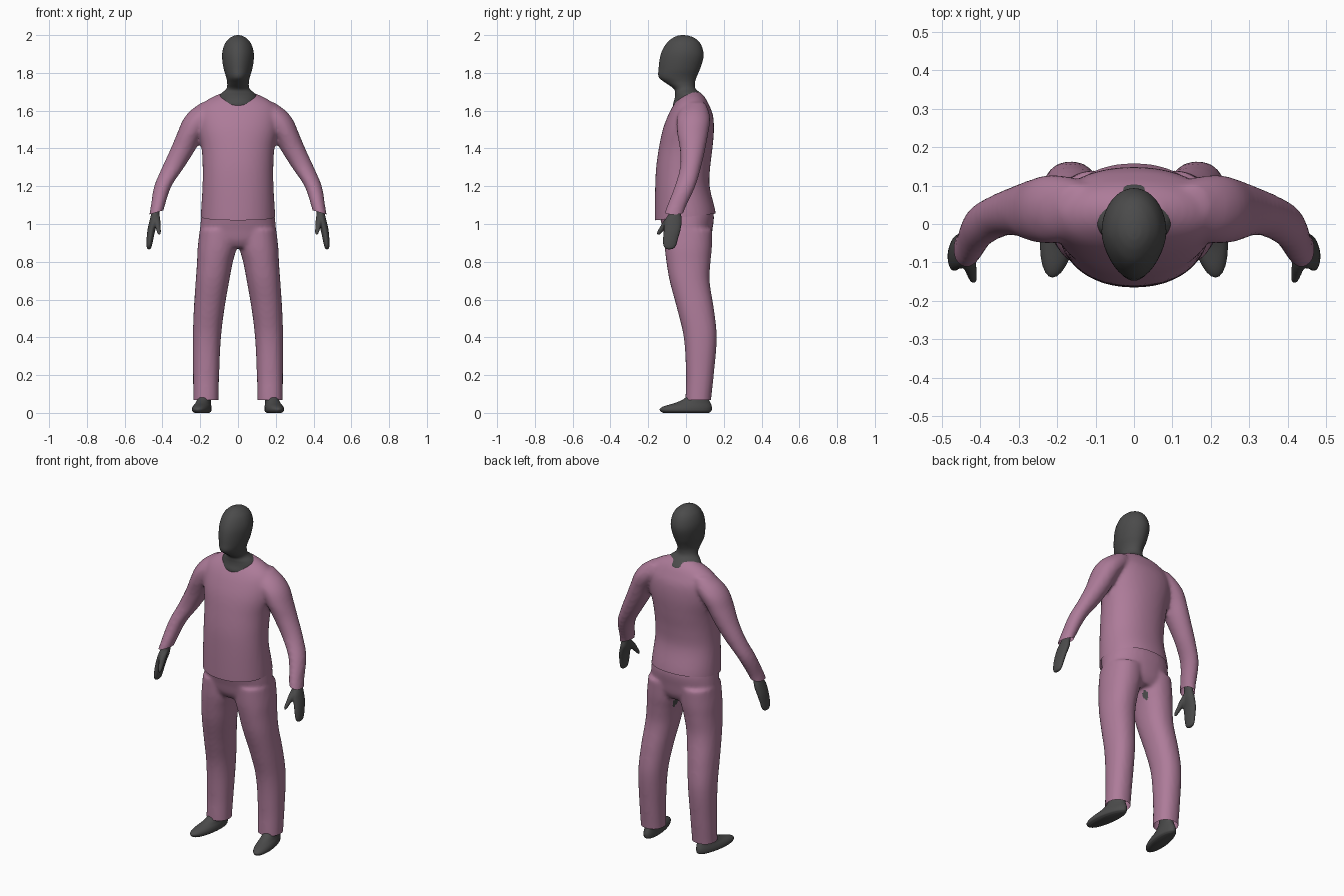
import bpy, bmesh, math
from mathutils import Vector

if "Cube" in bpy.data.objects:
    bpy.data.objects.remove(bpy.data.objects["Cube"])


def material(name, rgb):
    m = bpy.data.materials.new(name)
    m.diffuse_color = (*rgb, 1)
    m.use_nodes = True
    m.node_tree.nodes["Principled BSDF"].inputs["Base Color"].default_value = m.diffuse_color
    return m


CLOTH = material("mauve cloth", (0.42, 0.2, 0.32))
BODY = material("charcoal body", (0.07, 0.07, 0.07))


def spline(rows, steps):
    """Smooth interpolation through the listed sections."""
    out = []
    for i in range(len(rows) - 1):
        p0, p1, p2, p3 = (rows[max(i - 1, 0)], rows[i], rows[i + 1],
                          rows[min(i + 2, len(rows) - 1)])
        for k in range(steps):
            t = k / steps
            # tangents scaled by section height so uneven spacing stays smooth
            h = p2[0] - p1[0]
            row = []
            for a, b, c, d in zip(p0, p1, p2, p3):
                m1 = (c - a) / ((p2[0] - p0[0]) or 1) * h
                m2 = (d - b) / ((p3[0] - p1[0]) or 1) * h
                row.append((2*t**3 - 3*t**2 + 1) * b + (t**3 - 2*t**2 + t) * m1
                           + (3*t**2 - 2*t**3) * c + (t**3 - t**2) * m2)
            out.append(row)
    out.append(list(rows[-1]))
    return out


def loft(bm, rows, side=1, n=32, power=2.0, shear=0.0, steps=5):
    """Closed tube from sections (z, x_min, x_max, y_front, y_back)."""
    rings = []
    for z, x0, x1, y0, y1 in spline(rows, steps):
        cx, cy, rx, ry = (x0 + x1) / 2, (y0 + y1) / 2, (x1 - x0) / 2, (y1 - y0) / 2
        ring = []
        for k in range(n):
            a = 2 * math.pi * k / n
            c, s = math.cos(a), math.sin(a)
            x = cx + rx * math.copysign(abs(c) ** (2 / power), c)
            y = cy + ry * math.copysign(abs(s) ** (2 / power), s)
            ring.append(bm.verts.new((side * (x + shear * y), y, z)))
        rings.append(ring)
    for a, b in zip(rings, rings[1:]):
        for k in range(n):
            j = (k + 1) % n
            bm.faces.new((a[k], a[j], b[j], b[k]))
    bm.faces.new(rings[0])
    bm.faces.new(rings[-1])


def finish(bm, name, mat):
    bmesh.ops.recalc_face_normals(bm, faces=bm.faces)
    for f in bm.faces:
        f.smooth = True
    me = bpy.data.meshes.new(name)
    bm.to_mesh(me)
    bm.free()
    me.materials.append(mat)
    ob = bpy.data.objects.new(name, me)
    bpy.context.collection.objects.link(ob)
    return ob


def fuse(ob, voxel, smooth, cuts=()):
    """Blend the parts into one skin, then trim open hems with planes."""
    r = ob.modifiers.new("fuse", 'REMESH')
    r.mode, r.voxel_size, r.use_smooth_shade = 'VOXEL', voxel, True
    s = ob.modifiers.new("soften", 'SMOOTH')
    s.iterations, s.factor = smooth, 0.5
    dg = bpy.context.evaluated_depsgraph_get()
    me = bpy.data.meshes.new_from_object(ob.evaluated_get(dg))
    ob.modifiers.clear()
    mats = list(ob.data.materials)
    ob.data = me
    me.materials.clear()
    for m in mats:
        me.materials.append(m)
    bm = bmesh.new()
    bm.from_mesh(me)
    for test, co, no in cuts:
        fs = [f for f in bm.faces if test(f.calc_center_median())]
        geom = fs + list({e for f in fs for e in f.edges}) + list({v for f in fs for v in f.verts})
        bmesh.ops.bisect_plane(bm, geom=geom, plane_co=co, plane_no=no, clear_outer=True)
    for f in bm.faces:
        f.smooth = True
        f.material_index = 0
    bm.to_mesh(me)
    bm.free()


def wide(rows):
    """Sections symmetric about x = 0, given as (z, half width, front, back)."""
    return [(z, -r, r, a, b) for z, r, a, b in rows]


# shirt: torso and sleeves
bm = bmesh.new()
loft(bm, wide([(0.97, .198, -.164, .162), (1.06, .196, -.165, .157), (1.2, .188, -.163, .125),
               (1.3, .187, -.158, .128), (1.4, .193, -.144, .14), (1.5, .212, -.123, .148),
               (1.58, .215, -.093, .142), (1.63, .195, -.066, .122), (1.67, .14, -.035, .1),
               (1.70, .07, .0, .07)]), n=48, power=2.15)
for s in (1, -1):
    loft(bm, [(1.645, .10, .19, .0, .10), (1.60, .09, .252, -.035, .12), (1.55, .13, .292, -.05, .128),
              (1.48, .18, .322, -.047, .118), (1.40, .222, .356, -.033, .103),
              (1.3, .285, .402, -.032, .08), (1.2, .352, .444, -.06, .05),
              (1.08, .392, .464, -.107, -.005), (1.03, .405, .474, -.12, -.02)], s)
shirt = finish(bm, "shirt", CLOTH)
fuse(shirt, 0.011, 6, [
    (lambda c: abs(c.x) < .3 and c.z < 1.2, (0, -.16, 1.02), (0, .11, -1)),
    (lambda c: c.x > .3 and c.z < 1.2, (.43, -.06, 1.062), (-.3, 0, -1)),
    (lambda c: c.x < -.3 and c.z < 1.2, (-.43, -.06, 1.062), (.3, 0, -1))])

# trousers: hips and legs
bm = bmesh.new()
loft(bm, wide([(0.875, .12, -.085, .11), (.91, .19, -.108, .13), (.97, .2, -.122, .14),
               (1.05, .193, -.14, .147), (1.13, .18, -.14, .12)]), n=48, power=2.2)
for s in (1, -1):
    loft(bm, [(.02, .103, .237, -.003, .13), (.07, .103, .237, -.003, .133), (.2, .1, .238, .0, .147),
              (.4, .09, .239, -.012, .163), (.55, .072, .234, -.047, .148), (.7, .046, .224, -.087, .125),
              (.8, .027, .217, -.104, .13), (.87, .008, .214, -.112, .137), (.97, .0, .203, -.115, .14)],
         s, power=2.2)
trousers = finish(bm, "trousers", CLOTH)
trousers.data.materials.append(BODY)
fuse(trousers, 0.011, 5, [
    (lambda c: c.z < .3, (0, 0, .068), (0, 0, -1)),
    (lambda c: c.z > 1, (0, 0, 1.09), (0, 0, 1))])
# small worn gap on each inner thigh
for p in trousers.data.polygons:
    x, y, z = p.center
    if abs(x) < .06 and ((y - .065) / .014) ** 2 + ((z - .835) / .028) ** 2 < 1:
        p.material_index = 1

# head and neck
bm = bmesh.new()
loft(bm, wide([(1.58, .09, -.05, .09), (1.63, .098, -.068, .098), (1.665, .105, -.06, .103),
               (1.69, .09, -.058, .082), (1.715, .062, -.064, .052), (1.745, .057, -.105, .047),
               (1.775, .063, -.143, .055), (1.82, .076, -.145, .074), (1.88, .084, -.138, .092),
               (1.92, .081, -.125, .09), (1.96, .066, -.1, .073), (1.985, .043, -.07, .045),
               (1.997, .02, -.043, .012), (2.0, .004, -.025, -.01)]), n=40)
head = finish(bm, "head_and_neck", BODY)
# narrow the face towards the front
for v in head.data.vertices:
    if v.co.z > 1.72:
        v.co.x *= 1 + 1.2 * min(0, v.co.y + .03)

for s, tag in ((1, "left"), (-1, "right")):
    # hand with thumb
    bm = bmesh.new()
    loft(bm, [(1.12, .405, .448, -.075, -.025), (1.06, .415, .458, -.088, -.027),
              (1.02, .42, .468, -.112, -.022), (.97, .437, .479, -.118, -.028),
              (.92, .448, .484, -.122, -.042), (.885, .456, .484, -.12, -.052),
              (.87, .461, .481, -.11, -.065), (.865, .468, .474, -.095, -.08)], s, n=20)
    loft(bm, [(1.05, .415, .445, -.085, -.05), (1.02, .411, .446, -.116, -.07),
              (.985, .409, .438, -.138, -.1), (.955, .408, .428, -.154, -.128),
              (.942, .412, .421, -.153, -.141)], s, n=16)
    fuse(finish(bm, tag + "_hand", BODY), 0.005, 3)
    # foot with ankle
    bm = bmesh.new()
    loft(bm, [(.0, .155, .225, -.12, .12), (.008, .146, .238, -.134, .133), (.022, .144, .24, -.138, .137),
              (.036, .146, .236, -.115, .136), (.052, .15, .228, -.06, .13), (.075, .15, .222, -.01, .12),
              (.11, .145, .22, .02, .12), (.18, .14, .215, .025, .125)], s, n=28, shear=-.14)
    finish(bm, tag + "_foot", BODY)
